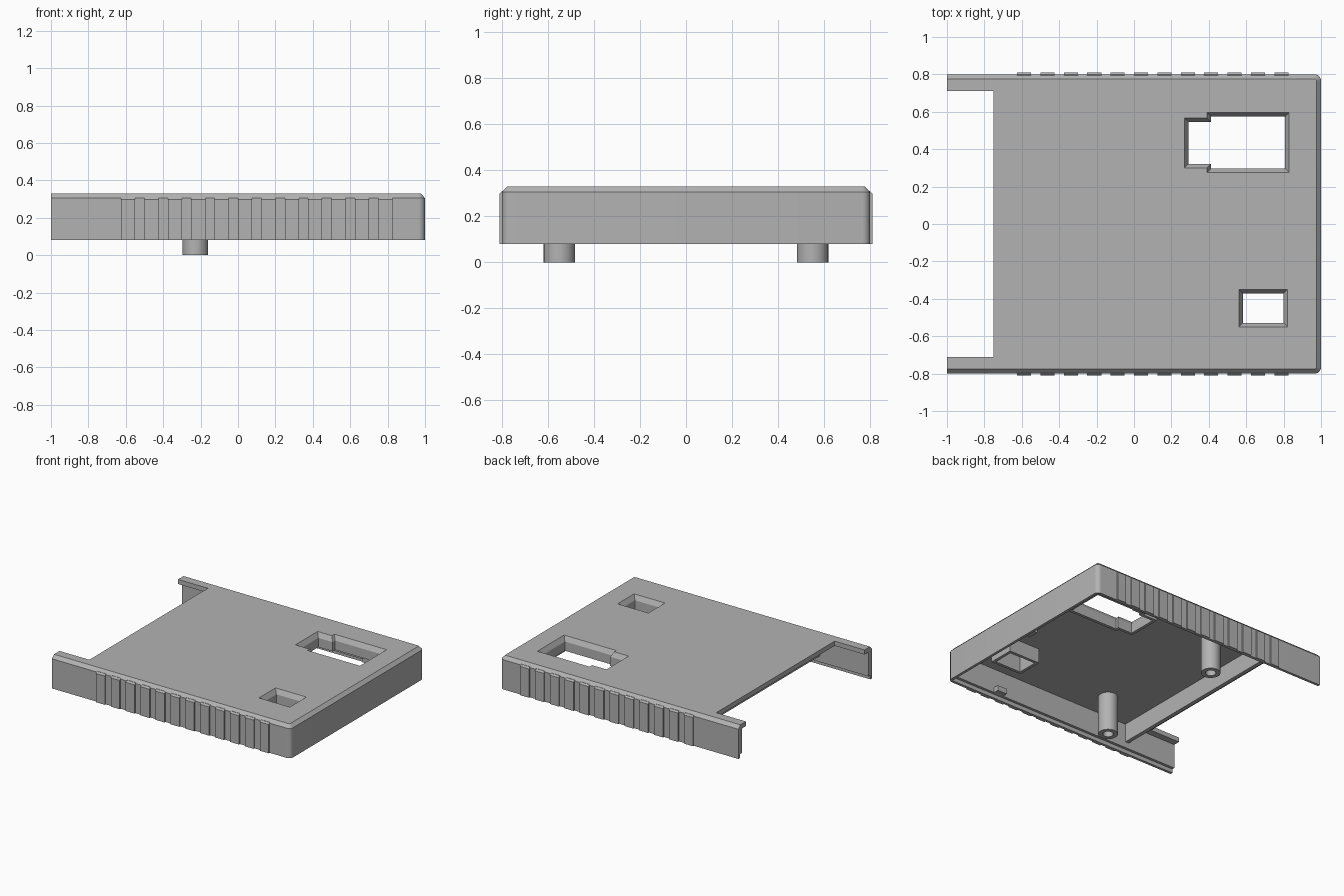
import bpy, bmesh, math

if "Cube" in bpy.data.objects:
    bpy.data.objects.remove(bpy.data.objects["Cube"])

grey = bpy.data.materials.new("plain_grey")
grey.use_nodes = True
COLOUR = (0.45, 0.45, 0.45, 1)
grey.diffuse_color = COLOUR
grey.node_tree.nodes["Principled BSDF"].inputs["Base Color"].default_value = COLOUR


def loft(name, rings):
    """Solid through a stack of rings with equal point counts."""
    bm = bmesh.new()
    loops = [[bm.verts.new(p) for p in ring] for ring in rings]
    n = len(loops[0])
    for a, b in zip(loops, loops[1:]):
        for i in range(n):
            j = (i + 1) % n
            bm.faces.new((a[i], a[j], b[j], b[i]))
    bm.faces.new(loops[0][::-1])
    bm.faces.new(loops[-1])
    bmesh.ops.recalc_face_normals(bm, faces=bm.faces)
    mesh = bpy.data.meshes.new(name)
    bm.to_mesh(mesh)
    bm.free()
    mesh.materials.append(grey)
    ob = bpy.data.objects.new(name, mesh)
    bpy.context.collection.objects.link(ob)
    return ob


def rect(x0, x1, y0, y1, z, d=0):
    return [(x0 + d, y0 + d, z), (x1 - d, y0 + d, z),
            (x1 - d, y1 - d, z), (x0 + d, y1 - d, z)]


def box(name, x0, x1, y0, y1, z0, z1):
    return loft(name, [rect(x0, x1, y0, y1, z0), rect(x0, x1, y0, y1, z1)])


def cut(target, cutter):
    mod = target.modifiers.new("cut", "BOOLEAN")
    mod.operation = "DIFFERENCE"
    mod.solver = "EXACT"
    mod.object = cutter
    bpy.context.view_layer.objects.active = target
    bpy.ops.object.modifier_apply(modifier=mod.name)
    bpy.data.objects.remove(cutter)


def smooth(ob):
    bpy.ops.object.select_all(action="DESELECT")
    ob.select_set(True)
    bpy.context.view_layer.objects.active = ob
    bpy.ops.object.shade_smooth_by_angle(angle=math.radians(30))


def outline(z, d):
    """Cover outline with two rounded corners at the closed end."""
    r, pts = 0.035, [(-1, 0.8 - d, z), (-1, d - 0.8, z)]
    for side in (-1, 1):
        for i in range(7):
            t = math.radians(15 * i if side > 0 else 15 * i - 90)
            pts.append((1 - r + (r - d) * math.cos(t),
                        side * (0.8 - r) + (r - d) * math.sin(t), z))
    return pts


# Cover shell with chamfered top, hollow inside, rebated rim, open end
shell = loft("cover_shell", [outline(0.08, 0), outline(0.305, 0), outline(0.33, 0.024)])
cut(shell, box("cavity", -1.1, 0.96, -0.76, 0.76, 0, 0.295))
cut(shell, box("rebate", -1.2, 0.98, -0.78, 0.78, -0.1, 0.11))
cut(shell, box("end_notch", -1.3, -0.75, -0.71, 0.71, -0.2, 0.5))

# Openings with sloped edges and collars hanging below
socket = [(0.27, 0.5, 0.30, 0.567), (0.39, 0.83, 0.275, 0.597)]
small = [(0.56, 0.82, -0.55, -0.35)]
for label, parts, depth in (("large", socket, 0.225), ("small", small, 0.185)):
    collars = [box(label + "_opening_collar", *p, depth, 0.3) for p in parts]
    for p in parts:
        for ob in [shell] + collars:
            x0, x1, y0, y1 = p
            cut(ob, box("hole", x0 + 0.022, x1 - 0.022, y0 + 0.022, y1 - 0.022, 0, 0.5))
            cut(ob, loft("slope", [rect(*p, 0.29, 0.025), rect(*p, 0.331),
                                   rect(*p, 0.4)]))
smooth(shell)

# Grip ribs along both long sides
for side in (-1, 1):
    for i in range(12):
        x = -0.625 + 0.125 * i
        rings = []
        for z, out in ((0.08, 0.81), (0.298, 0.81), (0.31, 0.799)):
            lo, hi = sorted((side * 0.78, side * out))
            rings.append(rect(x, x + 0.075, lo, hi, z))
        loft("grip_rib", rings)

# Cross wall under the roof
box("cross_wall", -0.59, -0.56, -0.77, 0.77, 0.155, 0.3)


# Hollow screw posts
def disc(y, z, r):
    return [(-0.228 + r * math.cos(math.tau * i / 32),
             y + r * math.sin(math.tau * i / 32), z) for i in range(32)]


for y in (-0.55, 0.55):
    post = loft("screw_post", [disc(y, 0, 0.068), disc(y, 0.3, 0.068)])
    cut(post, loft("bore", [disc(y, -0.1, 0.036), disc(y, 0.2, 0.036)]))
    smooth(post)

# Small clips on the inner walls
box("end_clip", 0.92, 0.965, -0.02, 0.06, 0.11, 0.15)
for side in (-1, 1):
    lo, hi = sorted((side * 0.72, side * 0.765))
    box("side_clip", 0.54, 0.62, lo, hi, 0.11, 0.15)
